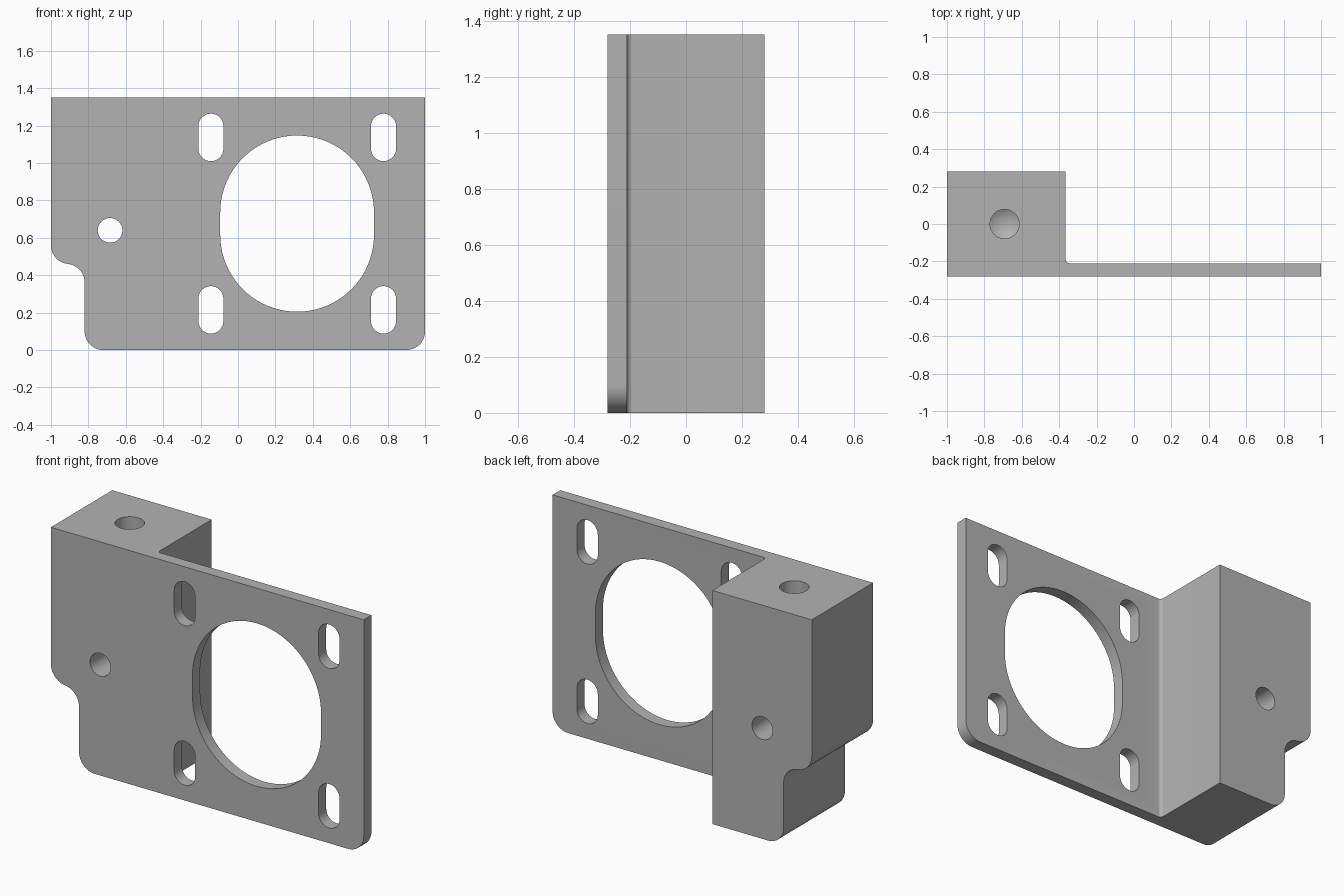
import bpy, bmesh, math
from mathutils import Vector

if "Cube" in bpy.data.objects:
    bpy.data.objects.remove(bpy.data.objects["Cube"])

grey = bpy.data.materials.new("machined grey")
grey.diffuse_color = (0.45, 0.45, 0.45, 1)
grey.use_nodes = True
grey.node_tree.nodes["Principled BSDF"].inputs["Base Color"].default_value = grey.diffuse_color


def arc(cx, cy, r, a0, a1, n=16):
    """Points on an arc, angles in degrees."""
    return [(cx + r * math.cos(math.radians(a0 + (a1 - a0) * i / n)),
             cy + r * math.sin(math.radians(a0 + (a1 - a0) * i / n)))
            for i in range(n + 1)]


def prism(name, pts, lo, hi, axis):
    """Extrude a 2D outline: axis 'y' takes (x, z) points, 'z' takes (x, y)."""
    bm = bmesh.new()
    place = (lambda p, d: (p[0], d, p[1])) if axis == 'y' else (lambda p, d: (p[0], p[1], d))
    face = bm.faces.new([bm.verts.new(place(p, lo)) for p in pts])
    ext = bmesh.ops.extrude_face_region(bm, geom=[face])["geom"]
    shift = Vector((0, hi - lo, 0)) if axis == 'y' else Vector((0, 0, hi - lo))
    bmesh.ops.translate(bm, vec=shift, verts=[v for v in ext if isinstance(v, bmesh.types.BMVert)])
    bmesh.ops.recalc_face_normals(bm, faces=bm.faces)
    return add(name, bm)


def add(name, bm):
    me = bpy.data.meshes.new(name)
    bm.to_mesh(me)
    bm.free()
    ob = bpy.data.objects.new(name, me)
    bpy.context.collection.objects.link(ob)
    return ob


def slot(name, x, z, r, half, n=16):
    """Cutter for a vertical slot through the full depth."""
    pts = arc(x, z + half, r, 0, 180, n) + arc(x, z - half, r, 180, 360, n)
    return prism(name, pts, -0.5, 0.5, 'y')


# Bracket body: front outline with stepped left edge and rounded bottom corners
s = math.degrees(math.acos(0.1))
outline = ([(1, 1.35), (-1, 1.35)]
           + arc(-0.90, 0.56, 0.1, 180, 180 + s, 10)
           + arc(-0.92, 0.361, 0.1, s, 0, 10)
           + arc(-0.72, 0.1, 0.1, 180, 270, 12)
           + arc(0.90, 0.1, 0.1, 270, 360, 12))
body = prism("bracket", outline, -0.28, 0.28, 'y')
body.data.materials.append(grey)

# Pocket behind the plate, with a small inside fillet
pocket = prism("pocket_cutter",
               [(1.2, -0.21), (1.2, 0.5), (-0.365, 0.5)] + arc(-0.347, -0.192, 0.018, 180, 270, 6),
               -0.2, 1.6, 'z')

# Large opening and four mounting slots
cutters = [pocket, slot("opening_cutter", 0.316, 0.676, 0.411, 0.06, 40)]
for x in (-0.145, 0.778):
    for z in (0.215, 1.137):
        cutters.append(slot("slot_cutter", x, z, 0.067, 0.06))

# Cross hole through the block
cutters.append(prism("cross_hole_cutter", arc(-0.684, 0.64, 0.066, 0, 360, 32)[:-1], -0.5, 0.5, 'y'))

# Drilled top hole with a conical bottom
bm = bmesh.new()
rings = [[bm.verts.new((x, y, z)) for x, y in arc(-0.692, 0, 0.078, 0, 360, 32)[:-1]]
         for z in (1.5, 0.9)]
tip = bm.verts.new((-0.692, 0, 0.853))
bm.faces.new(rings[0])
for i in range(32):
    j = (i + 1) % 32
    bm.faces.new((rings[0][i], rings[0][j], rings[1][j], rings[1][i]))
    bm.faces.new((rings[1][i], rings[1][j], tip))
bmesh.ops.recalc_face_normals(bm, faces=bm.faces)
cutters.append(add("top_hole_cutter", bm))

# Apply the cuts
bpy.context.view_layer.objects.active = body
body.select_set(True)
for c in cutters:
    c.data.materials.append(grey)
    mod = body.modifiers.new(c.name, 'BOOLEAN')
    mod.operation = 'DIFFERENCE'
    mod.solver = 'EXACT'
    mod.object = c
    bpy.ops.object.modifier_apply(modifier=mod.name)
for c in cutters:
    bpy.data.objects.remove(c)

bpy.ops.object.shade_smooth_by_angle(angle=math.radians(25))
